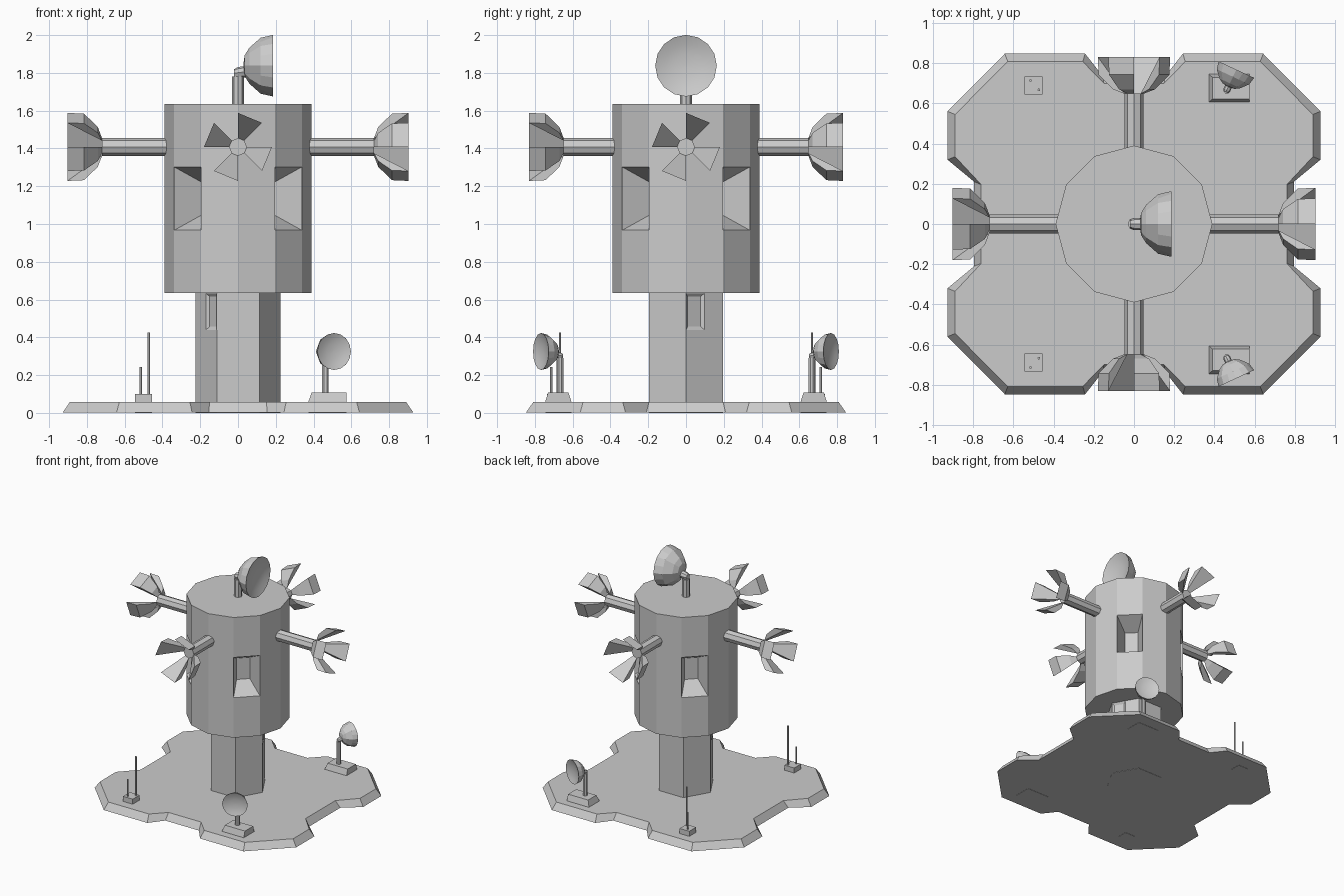
import bpy, bmesh
from math import sin, cos, pi, radians
from mathutils import Matrix, Vector

if "Cube" in bpy.data.objects:
    bpy.data.objects.remove(bpy.data.objects["Cube"])


def loft(name, rings, recesses=(), mat=None, smooth=None):
    """Skin equal-length rings, cap both ends; recesses = (face, width scale, height scale, depth)."""
    bm = bmesh.new()
    n = len(rings[0])
    vs = [[bm.verts.new(p) for p in r] for r in rings]
    faces = [bm.faces.new((a[i], a[(i + 1) % n], b[(i + 1) % n], b[i]))
             for a, b in zip(vs, vs[1:]) for i in range(n)]
    bm.faces.new(vs[0][::-1])
    end = bm.faces.new(vs[-1])
    bmesh.ops.recalc_face_normals(bm, faces=bm.faces)
    if smooth:
        for f in faces[smooth * n:] + [end]:
            f.smooth = True
    for idx, sw, sh, depth in recesses:
        f = faces[idx]
        f.normal_update()
        nrm, mid = f.normal.copy(), f.calc_center_median()
        new = bmesh.ops.extrude_discrete_faces(bm, faces=[f])['faces'][0]
        for v in new.verts:
            d = v.co - mid
            v.co = mid + Vector((d.x * sw, d.y * sw, d.z * sh)) - nrm * depth
    if mat:
        bm.transform(mat)
        bmesh.ops.recalc_face_normals(bm, faces=bm.faces)
    me = bpy.data.meshes.new(name)
    bm.to_mesh(me)
    bm.free()
    ob = bpy.data.objects.new(name, me)
    bpy.context.collection.objects.link(ob)
    return ob


def ring_z(r, z, n, x=0, y=0, flat=1):
    """Ring around z; flat scales every second point, e.g. to sit mid-side of a coarser polygon."""
    return [(x + r * (flat if i % 2 else 1) * cos(2 * pi * i / n),
             y + r * (flat if i % 2 else 1) * sin(2 * pi * i / n), z) for i in range(n)]


def ring_x(r, x, n, z=0, flat=1):
    return [(x, a, z + b) for a, b, _ in ring_z(r, 0, n, flat=flat)]


def rect(x0, x1, y0, y1, z):
    return [(x0, y0, z), (x1, y0, z), (x1, y1, z), (x0, y1, z)]


def four_way(q, z):
    half = q + [(-x, y) for x, y in reversed(q)]
    return [(x, y, z) for x, y in half + [(-x, -y) for x, y in half]]


# Base plate with notched sides and sloped rim
bottom = [(.795, .21), (.928, .32), (.928, .56), (.643, .847), (.243, .847), (.155, .735)]
top = [(.76, .196), (.89, .335), (.89, .545), (.628, .808), (.255, .808), (.15, .70)]
loft("base_plate", [four_way(bottom, .002), four_way(top, .058)])

# Hexagonal column with two small shallow recesses
loft("column", [ring_z(.225, z, 12, flat=cos(pi / 6)) for z in (0, .44, .633, .66)],
     [(12 + i, .7, .82, .012) for i in (0, 7)])

# Twelve-sided body with four deep tapered windows
loft("body", [ring_z(.39, z, 12) for z in (.634, .967, 1.302, 1.635)],
     [(12 + i, .5, .53, .15) for i in (1, 4, 7, 10)])

# Four arms, each with a four-bladed claw
blade = [(0, .047), (.022, .105), (.095, .176), (.183, .18)]
for k, side in enumerate(("right", "back", "left", "front")):
    end = .72 if k % 2 == 0 else .648
    m = Matrix.Translation((0, 0, 1.408)) @ Matrix.Rotation(k * pi / 2, 4, 'Z')
    loft("arm_" + side, [ring_x(.047, .33, 8), ring_x(.047, end, 8)], mat=m)
    for b in range(4):
        a = [radians(45 + 90 * b), radians(90 + 90 * b)]
        loft(f"blade_{side}_{b}", [[(end + x, r * cos(t), r * sin(t)) for x, r in blade] for t in a], mat=m)


# Dish on a mast; local origin at mast axis, height zero at dish centre, facing +x
def dish_unit(name, m, foot, n=16):
    outer = [(.03, .02), (.035, .055), (.06, .095), (.12, .148)]
    inner = [(.186, .163), (.184, .158), (.168, .115), (.158, .06), (.155, .01)]
    loft(name + "_dish", [ring_x(r, x, n, flat=cos(pi / 8)) for x, r in outer]
         + [ring_x(r, x, n) for x, r in inner], mat=m, smooth=5)
    loft(name + "_mast", [ring_z(.031, foot, 8), ring_z(.031, -.058, 8)], mat=m)
    loft(name + "_elbow", [ring_x(.022, -.02, 8, -.04), ring_x(.03, .0, 8, -.037),
                           ring_x(.03, .055, 8, -.03)], mat=m)


dish_unit("top", Matrix.Translation((0, 0, 1.838)), -.22)

# Ground dishes and antennas, mirrored front and back
for s, side in ((1, "back"), (-1, "front")):
    m = (Matrix.Translation((.462, s * .667, .325)) @ Matrix.Rotation(s * radians(65), 4, 'Z')
         @ Matrix.Scale(.6, 4))
    dish_unit("ground_" + side, m, -.40)
    flip = Matrix.Diagonal((1, s, 1, 1))
    loft("dish_pedestal_" + side, [rect(.373, .575, .607, .745, 0), rect(.373, .575, .607, .745, .06),
                                   rect(.39, .575, .622, .73, .108)], mat=flip)
    loft("antenna_box_" + side, [rect(-.545, -.455, .645, .735, 0), rect(-.545, -.455, .645, .735, .1)],
         mat=flip)
    for nm, x, y, h in (("tall", -.473, .667, .425), ("short", -.515, .714, .243)):
        loft(f"antenna_{nm}_{side}", [ring_z(.007, .09, 6, x, y), ring_z(.007, h, 6, x, y)], mat=flip)
